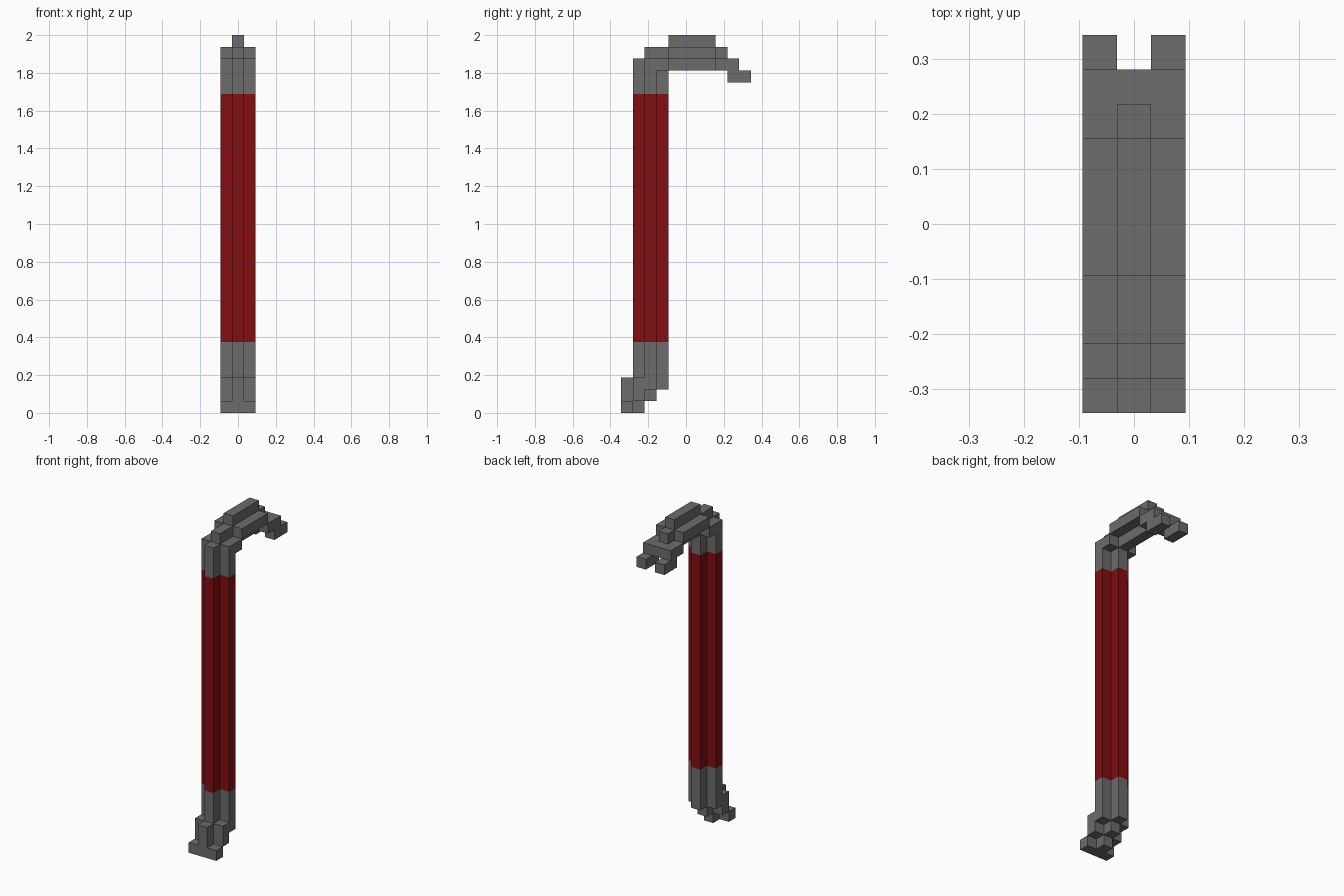
import bpy, bmesh, math
from mathutils import Vector

if "Cube" in bpy.data.objects:
    bpy.data.objects.remove(bpy.data.objects["Cube"], do_unlink=True)

U = 2 / 32  # edge length of one block


def make_material(name, rgb):
    mat = bpy.data.materials.new(name)
    mat.use_nodes = True
    mat.diffuse_color = (*rgb, 1)
    mat.node_tree.nodes["Principled BSDF"].inputs["Base Color"].default_value = (*rgb, 1)
    return mat


steel = make_material("steel grey", (0.15, 0.15, 0.15))
red = make_material("red paint", (0.225, 0.004, 0.005))

# Side profiles: row from front to back -> (bottom, top) in blocks
core = {0: (0, 3), 1: (0, 30), 2: (1, 31), 3: (2, 31), 8: (29, 31), 9: (29, 30)}
flank = {0: (0, 1), 1: (1, 3), 2: (2, 30), 3: (29, 30),
         8: (29, 30), 9: (28, 30), 10: (28, 29)}
for row in range(4, 8):
    core[row] = (29, 32)
    flank[row] = (30, 31)

# Core slice in the middle, the same flank slice mirrored on both sides
cells = {(x, y, z)
         for x, profile in ((-1, flank), (0, core), (1, flank))
         for y, (low, high) in profile.items()
         for z in range(low, high)}


def build_part(name, low, high, mat):
    """Skin the blocks between two heights, keeping outer faces only."""
    bm = bmesh.new()
    for cell in (c for c in cells if low <= c[2] < high):
        for axis in range(3):
            for sign in (-1, 1):
                neighbour = list(cell)
                neighbour[axis] += sign
                if tuple(neighbour) in cells:
                    continue
                n, a, b = Vector(), Vector(), Vector()
                n[axis] = sign * 0.5
                a[(axis + 1) % 3] = 0.5
                b[(axis + 2) % 3] = 0.5 * sign
                centre = Vector(cell) + Vector((0, -5, 0.5)) + n
                corners = (-a - b, a - b, a + b, -a + b)
                bm.faces.new([bm.verts.new((centre + c) * U) for c in corners])
    # Weld, then merge the squares into large flat faces
    bmesh.ops.remove_doubles(bm, verts=bm.verts, dist=U * 0.01)
    bmesh.ops.dissolve_limit(bm, angle_limit=math.radians(1),
                             verts=bm.verts, edges=bm.edges)
    mesh = bpy.data.meshes.new(name)
    bm.to_mesh(mesh)
    bm.free()
    mesh.materials.append(mat)
    obj = bpy.data.objects.new(name, mesh)
    bpy.context.collection.objects.link(obj)


# Stepped foot, painted shaft, hooked claw
build_part("chisel_foot", 0, 6, steel)
build_part("painted_shaft", 6, 27, red)
build_part("hooked_claw", 27, 32, steel)
